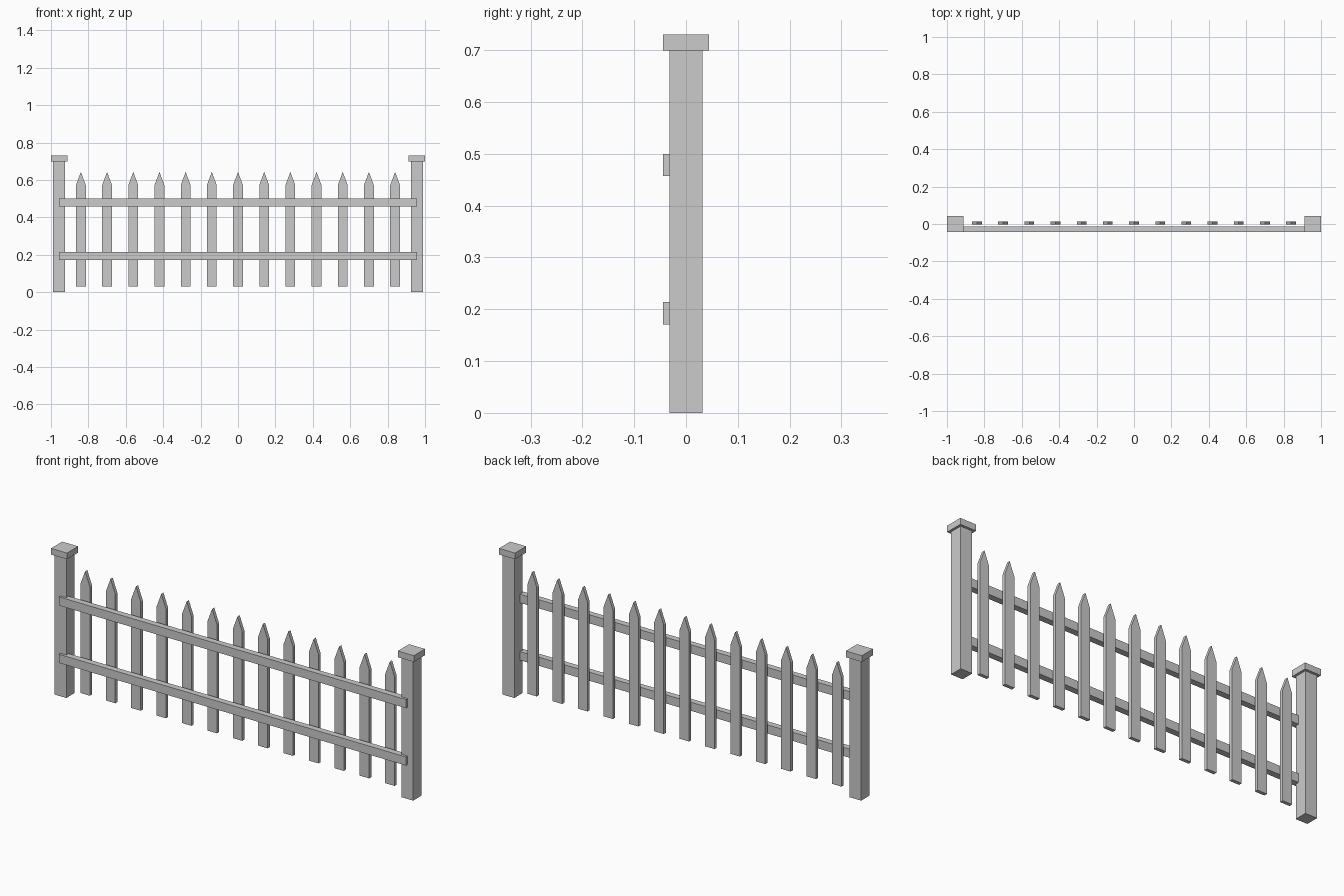
import bpy

if "Cube" in bpy.data.objects:
    bpy.data.objects.remove(bpy.data.objects["Cube"])


def prism(name, profile, y0, y1):
    """Extrude an XZ profile (counter-clockwise seen from the front) from y0 to y1."""
    n = len(profile)
    verts = [(x, y, z) for y in (y0, y1) for x, z in profile]
    faces = [tuple(range(n)), tuple(reversed(range(n, 2 * n)))]
    faces += [(i, i + n, (i + 1) % n + n, (i + 1) % n) for i in range(n)]
    mesh = bpy.data.meshes.new(name)
    mesh.from_pydata(verts, [], faces)
    obj = bpy.data.objects.new(name, mesh)
    bpy.context.collection.objects.link(obj)
    return obj


def box(name, x0, x1, y0, y1, z0, z1):
    return prism(name, [(x0, z0), (x1, z0), (x1, z1), (x0, z1)], y0, y1)


POST_X = 0.956

# End posts with flat caps
for side, x in (("left", -POST_X), ("right", POST_X)):
    box(f"{side}_post", x - 0.032, x + 0.032, -0.032, 0.032, 0, 0.70)
    box(f"{side}_post_cap", x - 0.044, x + 0.044, -0.044, 0.044, 0.699, 0.73)

# Horizontal rails, let into the front of the posts
for name, z0 in (("lower_rail", 0.171), ("upper_rail", 0.457)):
    box(name, -POST_X, POST_X, -0.044, -0.013, z0, z0 + 0.043)

# Pointed pickets
W = 0.026
for i in range(13):
    x = (i - 6) * 0.14
    outline = [(x - W, 0.03), (x + W, 0.03), (x + W, 0.573),
               (x, 0.643), (x - W, 0.573)]
    prism(f"picket_{i + 1}", outline, -0.004, 0.013)
